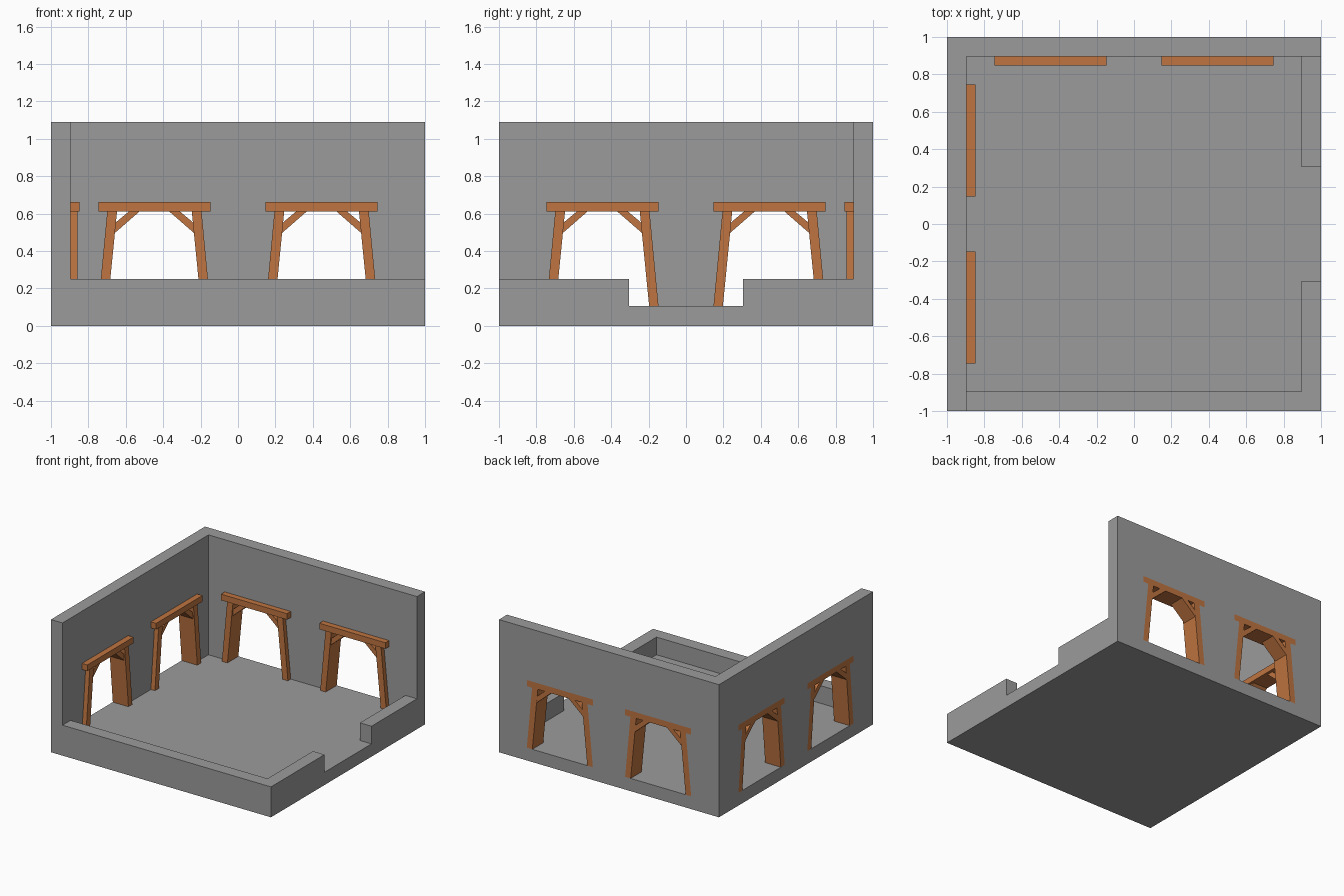
import bpy, bmesh, math

if "Cube" in bpy.data.objects:
    bpy.data.objects.remove(bpy.data.objects["Cube"])

FLOOR, LOW, TOP, IN = 0.105, 0.25, 1.09, 0.895
HEAD, LINTEL_TOP = 0.611, 0.661
DOORS = (-0.447, 0.447)


def material(name, rgb):
    mat = bpy.data.materials.new(name)
    mat.diffuse_color = (*rgb, 1)
    mat.use_nodes = True
    mat.node_tree.nodes["Principled BSDF"].inputs["Base Color"].default_value = mat.diffuse_color
    return mat


wood = material("wood", (0.52, 0.175, 0.052))
stone = material("stone", (0.33, 0.33, 0.33))


def prism(name, pts, y0, y1, turn=0, mat=stone):
    """Extrude an (x, z) outline from y0 to y1, turned about z."""
    bm = bmesh.new()
    face = bm.faces.new([bm.verts.new((x, y0, z)) for x, z in pts])
    ext = bmesh.ops.extrude_face_region(bm, geom=[face])
    bmesh.ops.translate(bm, vec=(0, y1 - y0, 0),
                        verts=[v for v in ext["geom"] if isinstance(v, bmesh.types.BMVert)])
    bmesh.ops.recalc_face_normals(bm, faces=bm.faces)
    mesh = bpy.data.meshes.new(name)
    bm.to_mesh(mesh)
    bm.free()
    ob = bpy.data.objects.new(name, mesh)
    bpy.context.collection.objects.link(ob)
    ob.rotation_euler.z = turn
    mesh.materials.append(mat)
    return ob


def box(name, x0, x1, y0, y1, z0, z1):
    return prism(name, [(x0, z0), (x1, z0), (x1, z1), (x0, z1)], y0, y1)


# Room shell: solid block carved by cutters
room = box("room_shell", -1, 1, -1, 1, 0, TOP)
cutters = [
    box("cut_upper", -IN, 1.2, -1.2, IN, LOW, 1.3),
    box("cut_inside", -IN, IN, -IN, IN, FLOOR, 1.3),
    box("cut_entrance", 0.8, 1.2, -0.305, 0.305, FLOOR, 0.5),
]

for wall, turn in (("back", 0), ("left", math.pi / 2)):
    for i, c in enumerate(DOORS):
        tag = f"{wall}_{i + 1}"
        # Opening follows the outside of the timber frame
        half = [(0.3, FLOOR), (0.252, HEAD), (0.3, HEAD), (0.3, LINTEL_TOP)]
        outline = [(c + x, z) for x, z in half] + [(c - x, z) for x, z in reversed(half)]
        cutters.append(prism("cut_door_" + tag, outline, 0.8, 1.2, turn))
        # Lintel
        prism("lintel_" + tag, [(c - 0.3, HEAD), (c + 0.3, HEAD),
                                (c + 0.3, LINTEL_TOP), (c - 0.3, LINTEL_TOP)], 0.847, 1, turn, wood)
        for s, side in ((-1, "a"), (1, "b")):
            # Leaning post and diagonal brace
            post = [(0.3, FLOOR), (0.252, HEAD), (0.2, HEAD), (0.25, FLOOR)]
            brace = [(0.211, 0.497), (0.206, 0.553), (0.137, HEAD), (0.08, HEAD)]
            prism(f"post_{tag}{side}", [(c + s * x, z) for x, z in post], 0.858, 1, turn, wood)
            prism(f"brace_{tag}{side}", [(c + s * x, z) for x, z in brace], 0.87, 1, turn, wood)

# Carve the room and discard the cutters
bpy.context.view_layer.objects.active = room
for cut in cutters:
    mod = room.modifiers.new(cut.name, "BOOLEAN")
    mod.operation = "DIFFERENCE"
    mod.solver = "EXACT"
    mod.object = cut
    bpy.context.view_layer.update()
    bpy.ops.object.modifier_apply(modifier=mod.name)
    bpy.data.objects.remove(cut)
